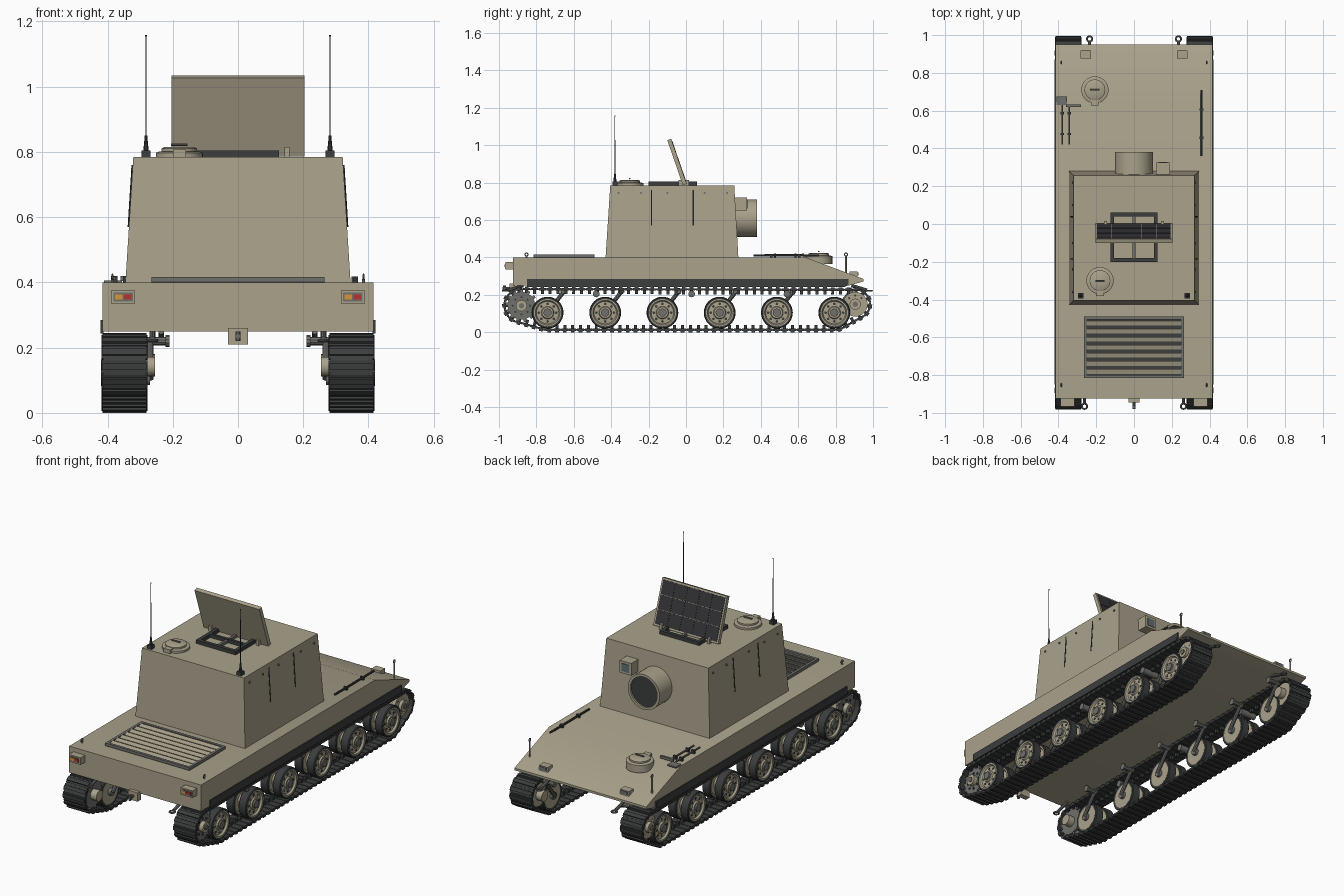
import bpy, bmesh, math
from mathutils import Matrix, Vector

if "Cube" in bpy.data.objects:
    bpy.data.objects.remove(bpy.data.objects["Cube"])


def mat(name, c):
    m = bpy.data.materials.new(name)
    m.diffuse_color = (*c, 1)
    m.use_nodes = True
    m.node_tree.nodes["Principled BSDF"].inputs["Base Color"].default_value = m.diffuse_color
    return m


TAN = mat("tan_paint", (0.40, 0.36, 0.26))
DARK = mat("dark_metal", (0.045, 0.047, 0.048))
STEEL = mat("grey_steel", (0.16, 0.16, 0.15))
CELL = mat("solar_cell", (0.035, 0.035, 0.04))
RED = mat("red_lens", (0.5, 0.03, 0.03))
AMBER = mat("amber_lens", (0.7, 0.3, 0.04))
GLASS = mat("glass", (0.12, 0.16, 0.17))


def finish(name, bm, m, M=Matrix()):
    bmesh.ops.recalc_face_normals(bm, faces=bm.faces)
    me = bpy.data.meshes.new(name)
    bm.to_mesh(me)
    bm.free()
    me.materials.append(m)
    ob = bpy.data.objects.new(name, me)
    ob.matrix_world = M
    bpy.context.collection.objects.link(ob)
    return ob


def add_box(bm, lo, hi, M=Matrix()):
    lo, hi = Vector(lo), Vector(hi)
    bmesh.ops.create_cube(bm, size=1, matrix=M @ Matrix.Translation((lo + hi) / 2) @ Matrix.Diagonal((*(hi - lo), 1)))


def boxes(name, pairs, m, M=Matrix()):
    bm = bmesh.new()
    for lo, hi in pairs:
        add_box(bm, lo, hi)
    return finish(name, bm, m, M)


def prism(name, prof, x0, x1, m):
    # extrude a (y, z) profile along x
    bm = bmesh.new()
    f = bm.faces.new([bm.verts.new((x0, y, z)) for y, z in prof])
    r = bmesh.ops.extrude_face_region(bm, geom=[f])
    bmesh.ops.translate(bm, vec=(x1 - x0, 0, 0), verts=[v for v in r["geom"] if isinstance(v, bmesh.types.BMVert)])
    return finish(name, bm, m)


ROT = {"z": Matrix(), "x": Matrix.Rotation(math.pi / 2, 4, "Y"), "-x": Matrix.Rotation(-math.pi / 2, 4, "Y"),
       "y": Matrix.Rotation(-math.pi / 2, 4, "X")}


def lathe(name, prof, loc, m, axis="z", n=32):
    # spin an (r, h) profile that starts and ends at the axis
    bm = bmesh.new()
    vs = [bm.verts.new((r, 0, h)) for r, h in prof]
    es = [bm.edges.new(p) for p in zip(vs, vs[1:])]
    bmesh.ops.spin(bm, geom=vs + es, cent=(0, 0, 0), axis=(0, 0, 1), angle=2 * math.pi, steps=n, use_merge=True)
    bmesh.ops.remove_doubles(bm, verts=bm.verts, dist=1e-5)
    return finish(name, bm, m, Matrix.Translation(loc) @ ROT[axis])


def disc(name, r, h, loc, m, axis="z", n=32):
    return lathe(name, [(0, 0), (r, 0), (r, h), (0, h)], loc, m, axis, n)


def rod(name, p, q, r, m, n=10, r2=None):
    p, q = Vector(p), Vector(q)
    bm = bmesh.new()
    bmesh.ops.create_cone(bm, cap_ends=True, segments=n, radius1=r, radius2=r if r2 is None else r2, depth=(q - p).length)
    return finish(name, bm, m, Matrix.Translation((p + q) / 2) @ (q - p).to_track_quat("Z", "Y").to_matrix().to_4x4())


def ring(name, R, r, loc, m, axis="z"):
    prof = [(R + r * math.cos(a * math.pi / 4), r * math.sin(a * math.pi / 4)) for a in range(9)]
    return lathe(name, prof, loc, m, axis, 16)


# hull, skirts and turret
prism("hull", [(-0.925, 0.25), (-0.925, 0.40), (0.64, 0.40), (0.95, 0.285), (0.95, 0.272), (0.87, 0.25)], -0.415, 0.415, TAN)
bm = bmesh.new()
add_box(bm, (-0.345, -0.43, 0.40), (0.345, 0.28, 0.785))
for v in bm.verts:
    if v.co.z > 0.5:
        v.co.x *= 0.93
        v.co.y = -0.405 if v.co.y < 0 else 0.258
finish("turret", bm, TAN)

# main sight drum and side camera
lathe("sight_drum", [(0, 0), (0.1, 0), (0.1, 0.12), (0.085, 0.12), (0.085, 0.105), (0, 0.105)], (0, 0.26, 0.61), TAN, "y", 40)
disc("sight_lens", 0.085, 0.008, (0, 0.362, 0.61), DARK, "y", 40)
boxes("camera_box", [((0.117, 0.25, 0.65), (0.19, 0.325, 0.72))], TAN)
boxes("camera_glass", [((0.13, 0.325, 0.663), (0.177, 0.328, 0.707))], GLASS)

# roof window frame with bars
Z0, Z1 = 0.785, 0.805
boxes("roof_frame", [((-0.125, -0.2, Z0), (-0.105, 0.06, Z1)), ((0.105, -0.2, Z0), (0.125, 0.06, Z1)),
                     ((-0.105, -0.2, Z0), (0.105, -0.18, Z1)), ((-0.105, 0.04, Z0), (0.105, 0.06, Z1)),
                     ((-0.105, -0.1, Z0), (0.105, -0.085, Z1))], DARK)
boxes("roof_frame_bar", [((-0.007, -0.18, Z0), (0.007, 0.04, Z1 - 0.004))], STEEL)

# tilted solar panel
PM = Matrix.Translation((0, 0.0, 0.792)) @ Matrix.Rotation(math.radians(19), 4, "X")
boxes("solar_panel", [((-0.204, -0.018, 0), (0.204, 0.004, 0.255))], TAN, PM)
cells = []
for i in range(5):
    for j in range(3):
        x, z = -0.195 + i * 0.0782, 0.01 + j * 0.079
        cells.append(((x, 0.003, z), (x + 0.0765, 0.006, z + 0.0765)))
boxes("solar_cells", cells, CELL, PM)
for x in (-0.15, 0.15):
    boxes("panel_hinge", [((x - 0.008, -0.04, 0.785), (x + 0.008, 0.015, 0.815))], TAN)


# hatches
def hatch(x, y, z, skirt):
    lathe("hatch", [(0, -skirt), (0.072, -skirt), (0.072, 0.012), (0.062, 0.016), (0.055, 0.016), (0.055, 0.025),
                    (0.045, 0.03), (0, 0.03)], (x, y, z), TAN)
    rod("hatch_handle", (x - 0.025, y, z + 0.037), (x + 0.025, y, z + 0.037), 0.004, STEEL)
    boxes("hatch_hinge", [((x - 0.02, y - 0.082, z - skirt), (x + 0.02, y - 0.05, z + 0.022))], TAN)


hatch(-0.18, -0.30, 0.785, 0)
hatch(-0.207, 0.71, 0.395, 0.03)

# engine grille
X, Y0, Y1 = 0.265, -0.815, -0.49
boxes("grille_bed", [((-X, Y0, 0.395), (X, Y1, 0.403))], DARK)
boxes("grille_frame", [((-X, Y0, 0.4), (-X + 0.015, Y1, 0.416)), ((X - 0.015, Y0, 0.4), (X, Y1, 0.416)),
                       ((-X, Y0, 0.4), (X, Y0 + 0.015, 0.416)), ((-X, Y1 - 0.015, 0.4), (X, Y1, 0.416))], STEEL)
bm = bmesh.new()
for i in range(7):
    add_box(bm, (-X + 0.015, -0.013, -0.002), (X - 0.015, 0.013, 0.002),
            Matrix.Translation((0, Y0 + 0.035 + i * 0.0425, 0.411)) @ Matrix.Rotation(0.3, 4, "X"))
finish("grille_slats", bm, TAN)

# rear tow hitch
boxes("hitch_plate", [((-0.03, -0.945, 0.21), (0.03, -0.915, 0.26))], TAN)
rod("hitch_pin", (0, -0.94, 0.235), (0, -0.98, 0.235), 0.008, STEEL)
rod("hitch_jaw", (0, -0.97, 0.22), (0, -0.97, 0.25), 0.008, STEEL)

# hull-top tools
for x in (-0.38, -0.343):
    rod("tool_handle", (x, 0.42, 0.413), (x, 0.63, 0.413), 0.005, STEEL)
    boxes("tool_clip", [((x - 0.01, y, 0.4), (x + 0.01, y + 0.012, 0.42)) for y in (0.47, 0.58)], DARK)
boxes("shovel_blade", [((-0.41, 0.63, 0.398), (-0.355, 0.675, 0.406))], STEEL)
boxes("axe_head", [((-0.36, 0.62, 0.405), (-0.28, 0.632, 0.42))], STEEL)
rod("pry_bar", (0.358, 0.36, 0.41), (0.358, 0.71, 0.41), 0.006, DARK)
boxes("bar_clip", [((0.348, y, 0.39), (0.368, y + 0.012, 0.418)) for y in (0.45, 0.6)], DARK)

# track path: convex loop around the wheel circles
WHEELS = [-0.74, -0.432, -0.126, 0.18, 0.486, 0.793]
pts = []
for cy, cz, r in [(-0.88, 0.142, 0.089), (WHEELS[0], 0.105, 0.092), (WHEELS[-1], 0.105, 0.092), (0.905, 0.15, 0.077)]:
    pts += [(cy + r * math.cos(a * math.pi / 36), cz + r * math.sin(a * math.pi / 36)) for a in range(72)]


def half_hull(ps):
    h = []
    for p in ps:
        while len(h) > 1 and (h[-1][0] - h[-2][0]) * (p[1] - h[-2][1]) - (h[-1][1] - h[-2][1]) * (p[0] - h[-2][0]) <= 0:
            h.pop()
        h.append(p)
    return h[:-1]


pts.sort()
loop = [Vector(p) for p in half_hull(pts) + half_hull(pts[::-1])]
segs = list(zip(loop, loop[1:] + loop[:1]))
total = sum((b - a).length for a, b in segs)
N = 98
links, acc, k = [], 0.0, 0
for a, b in segs:
    L = (b - a).length
    while k < N and k * total / N < acc + L:
        d = (b - a) / L
        p = a + d * (k * total / N - acc)
        links.append(Matrix(((1, 0, 0, 0), (0, d.x, -d.y, p.x), (0, d.y, d.x, p.y), (0, 0, 0, 1))))
        k += 1
    acc += L
pitch = total / N

for s, ax in ((1, "x"), (-1, "-x")):
    # tracks: shoe, outer pad and guide horn on each link
    bm = bmesh.new()
    for M in links:
        M = Matrix.Translation((s * 0.348, 0, 0)) @ M
        add_box(bm, (-0.07, -pitch * 0.45, -0.006), (0.07, pitch * 0.45, 0.006), M)
        add_box(bm, (-0.068, -pitch * 0.24, -0.0135), (0.068, pitch * 0.24, -0.005), M)
        add_box(bm, (-0.008, -0.008, 0.005), (0.008, 0.008, 0.026), M)
        add_box(bm, (-0.066, pitch * 0.38, -0.004), (0.066, pitch * 0.62, 0.004), M)
    finish("track", bm, DARK)

    # twin road wheels with swing arms
    for y in WHEELS:
        for x0 in (0.285, 0.363):
            lathe("tyre", [(0.066, 0.004), (0.081, 0), (0.085, 0.004), (0.085, 0.046), (0.081, 0.05), (0.066, 0.046),
                           (0.066, 0.004)], (s * x0, y, 0.105), DARK, ax)
            lathe("wheel_disc", [(0, 0.002), (0.07, 0.002), (0.073, 0.048), (0.066, 0.048), (0.06, 0.038), (0.034, 0.04),
                                 (0.03, 0.048), (0, 0.048)], (s * x0, y, 0.105), TAN, ax)
        disc("wheel_hub", 0.022, 0.012, (s * 0.408, y, 0.105), STEEL, ax, 16)
        disc("axle", 0.02, 0.1, (s * 0.27, y, 0.105), STEEL, ax, 12)
        for i in range(8):
            a = i * math.pi / 4
            disc("wheel_hole", 0.0075, 0.003, (s * 0.4005, y + 0.047 * math.cos(a), 0.105 + 0.047 * math.sin(a)), DARK, ax, 8)
        rod("swing_arm", (s * 0.27, y, 0.105), (s * 0.27, y + 0.085, 0.215), 0.011, STEEL)
        rod("arm_pivot", (s * 0.22, y + 0.085, 0.22), (s * 0.285, y + 0.085, 0.22), 0.013, STEEL)
        rod("pivot_flange", (s * 0.21, y + 0.085, 0.22), (s * 0.222, y + 0.085, 0.22), 0.018, STEEL)

    # drive sprocket, idler and return rollers
    for x0 in (0.30, 0.385):
        bm = bmesh.new()
        for i in range(13):
            M = Matrix.Translation((s * x0, -0.88, 0.142)) @ Matrix.Rotation(i * math.tau / 13, 4, "X")
            add_box(bm, (-0.006, -0.008, 0.06), (0.006, 0.008, 0.088), M)
        finish("sprocket_teeth", bm, STEEL)
        disc("sprocket_disc", 0.074, 0.014, (s * (x0 - 0.007), -0.88, 0.142), STEEL, ax)
        disc("idler_disc", 0.066, 0.022, (s * (x0 - 0.01), 0.905, 0.15), TAN, ax)
    for nm, y, z in (("sprocket", -0.88, 0.142), ("idler", 0.905, 0.15)):
        disc(nm + "_hub", 0.03, 0.16, (s * 0.255, y, z), TAN, ax, 20)
        disc(nm + "_cap", 0.014, 0.005, (s * 0.415, y, z), STEEL, ax, 12)
        for i in range(8):
            a = i * math.pi / 4
            disc(nm + "_bolt", 0.006, 0.006, (s * 0.391, y + 0.046 * math.cos(a), z + 0.046 * math.sin(a)), DARK, ax, 8)
    for y in (-0.48, 0.03, 0.54):
        disc("return_roller", 0.018, 0.1, (s * 0.295, y, 0.205), STEEL, ax, 16)

    # side skirt, tail lights, headlights
    prism("side_skirt", [(-0.85, 0.243), (-0.85, 0.285), (0.87, 0.285), (0.87, 0.255), (0.85, 0.243)], s * 0.413, s * 0.422, DARK)
    c = s * 0.352
    boxes("tail_light", [((c - 0.037, -0.965, 0.335), (c + 0.037, -0.92, 0.375))], TAN)
    boxes("tail_bezel", [((c - 0.03, -0.967, 0.341), (c + 0.03, -0.96, 0.369))], STEEL)
    boxes("red_lamp", [((c + 0.002, -0.97, 0.348), (c + 0.025, -0.96, 0.363))], RED)
    boxes("amber_lamp", [((c - 0.025, -0.97, 0.348), (c - 0.002, -0.96, 0.363))], AMBER)
    c = s * 0.255
    boxes("headlight", [((c - 0.028, 0.875, 0.29), (c + 0.028, 0.918, 0.325))], TAN)
    boxes("headlight_lens", [((c - 0.02, 0.917, 0.304), (c + 0.02, 0.921, 0.321))], GLASS)

    # tow shackles and lifting eyes
    for y, x in ((0.98, 0.235), (-0.965, 0.262)):
        e = math.copysign(0.06, y)
        rod("shackle_bar", (s * x, y - e * 1.6, 0.25), (s * x, y - e * 0.2, 0.225), 0.009, STEEL)
        ring("shackle", 0.014, 0.005, (s * x, y, 0.222), STEEL)
    for y, z in ((0.855, 0.33), (-0.853, 0.40)):
        rod("eye_post", (s * 0.385, y, z - 0.01), (s * 0.385, y, 0.41), 0.005, TAN)
        ring("lifting_eye", 0.008, 0.003, (s * 0.385, y, 0.416), STEEL, "x")

    # antennas
    a = (s * 0.282, -0.38)
    boxes("antenna_foot", [((a[0] - 0.014, a[1] - 0.014, 0.785), (a[0] + 0.014, a[1] + 0.014, 0.805))], DARK)
    rod("antenna_spring", (*a, 0.8), (*a, 0.85), 0.009, DARK, 10, 0.004)
    rod("antenna_whip", (*a, 0.84), (*a, 1.157), 0.0025, DARK, 6, 0.0012)
    disc("antenna_tip", 0.003, 0.005, (*a, 1.153), DARK, "z", 8)

    # turret side seams and bolts
    wall = lambda z: s * (0.345 - 0.0242 * (z - 0.40) / 0.385)
    for y in (-0.185, 0.038):
        rod("side_seam", (wall(0.57), y, 0.57), (wall(0.76), y, 0.76), 0.004, DARK, 6)
    for y in (-0.36, -0.24, -0.1, 0.1, 0.22):
        disc("side_bolt", 0.006, 0.006, (wall(0.745) - s * 0.001, y, 0.745), STEEL, ax, 8)

bpy.ops.object.select_all(action="SELECT")
bpy.context.view_layer.objects.active = bpy.context.selected_objects[0]
bpy.ops.object.shade_smooth_by_angle(angle=math.radians(30))
